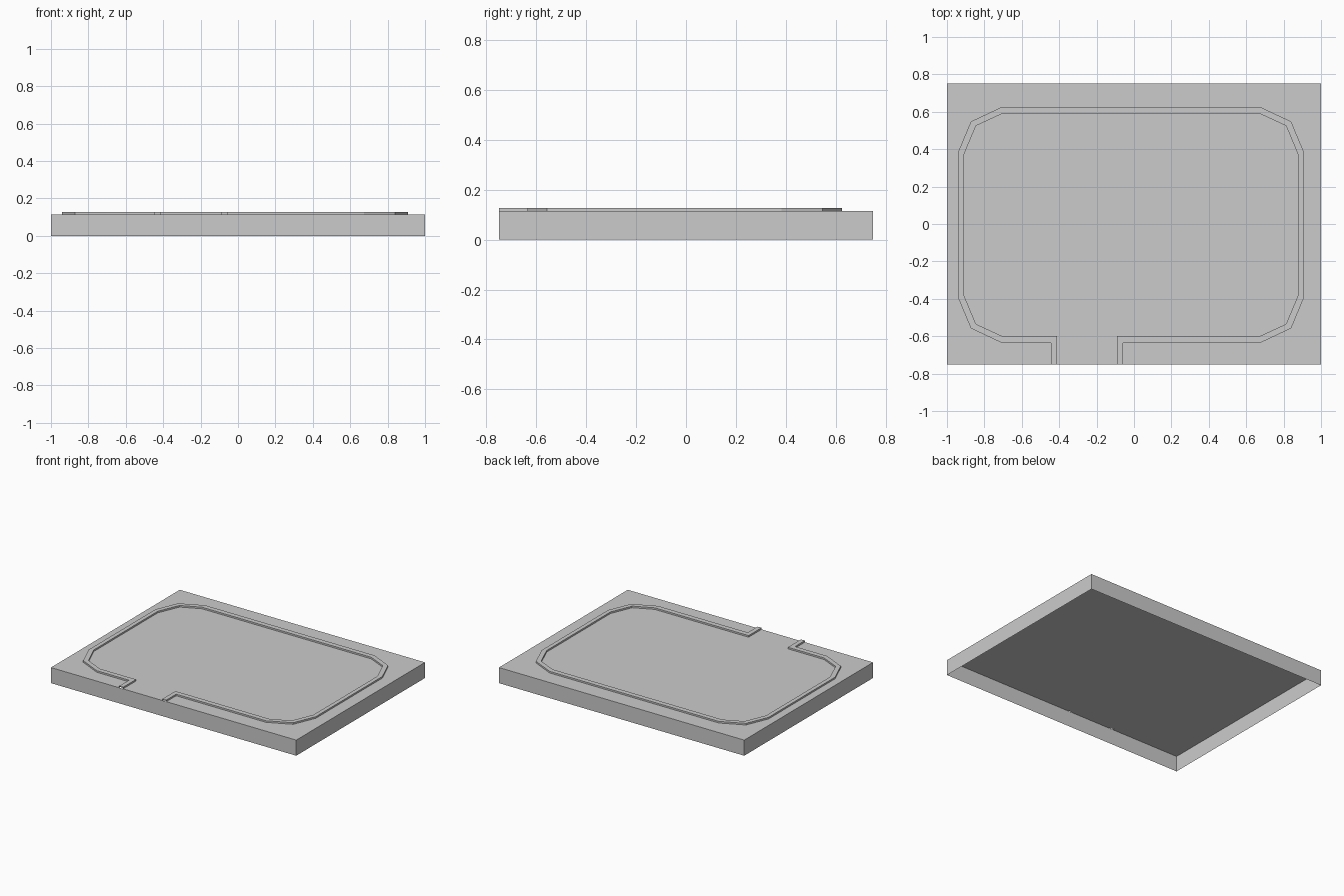
import bpy
import bmesh
from mathutils import Vector

cube = bpy.data.objects.get("Cube")
if cube:
    bpy.data.objects.remove(cube, do_unlink=True)

HALF_X, HALF_Y = 1.0, 0.75
DECK, RIM = 0.115, 0.127          # deck height and kerb height
CENTRE = Vector((-0.016, -0.005))

grey = bpy.data.materials.new("light_grey")
grey.use_nodes = True
colour = (0.6, 0.6, 0.6, 1)
grey.diffuse_color = colour
grey.node_tree.nodes["Principled BSDF"].inputs["Base Color"].default_value = colour


def outline(half_x, half_y, straight_y, bevel_x, bevel_y, gate_left, gate_right):
    """Clockwise kerb line: gate, then four corners of three points, then gate."""
    corner = [(0.69, half_y), (bevel_x, bevel_y), (half_x, straight_y)]
    pts = [(gate_left, -HALF_Y), (gate_left, CENTRE.y - half_y)]
    for sx, sy in ((-1, -1), (-1, 1), (1, 1), (1, -1)):
        order = corner if sx == sy else corner[::-1]
        pts += [(CENTRE.x + sx * x, CENTRE.y + sy * y) for x, y in order]
    return pts + [(gate_right, CENTRE.y - half_y), (gate_right, -HALF_Y)]


def build(name, polygons):
    """Make an object from a list of 3D polygons, welding shared corners."""
    bm = bmesh.new()
    for poly in polygons:
        bm.faces.new([bm.verts.new(p) for p in poly])
    bmesh.ops.triangulate(bm, faces=[f for f in bm.faces if len(f.verts) > 4])
    bmesh.ops.remove_doubles(bm, verts=bm.verts, dist=0.0001)
    mesh = bpy.data.meshes.new(name)
    bm.to_mesh(mesh)
    bm.free()
    mesh.materials.append(grey)
    obj = bpy.data.objects.new(name, mesh)
    bpy.context.collection.objects.link(obj)


def lift(pts, z):
    return [(x, y, z) for x, y in pts]


outer = outline(0.925, 0.631, 0.388, 0.856, 0.553, -0.444, -0.059)
inner = outline(0.895, 0.594, 0.372, 0.829, 0.53, -0.412, -0.091)
corners = [(HALF_X, -HALF_Y), (HALF_X, HALF_Y), (-HALF_X, HALF_Y), (-HALF_X, -HALF_Y)]

# Deck inside and outside the kerb
build("inner_deck", [lift(inner[::-1], DECK)])
build("outer_deck", [lift(outer + corners, DECK)])

# Four side walls, open underneath
walls = []
for i, a in enumerate(corners):
    b = corners[(i + 1) % 4]
    walls.append(lift([a, b], 0) + lift([b, a], DECK))
build("side_walls", walls)

# Hollow raised kerb: flat top with an outer and an inner face
kerb = []
for i in range(len(outer) - 1):
    o, n = outer[i:i + 2], inner[i:i + 2]
    kerb.append(lift([o[0], n[0], n[1], o[1]], RIM))
    kerb.append(lift(o[:1], DECK) + lift(o, RIM) + lift(o[1:], DECK))
    kerb.append(lift(n[1:], DECK) + lift(n[::-1], RIM) + lift(n[:1], DECK))
build("raised_kerb", kerb)
